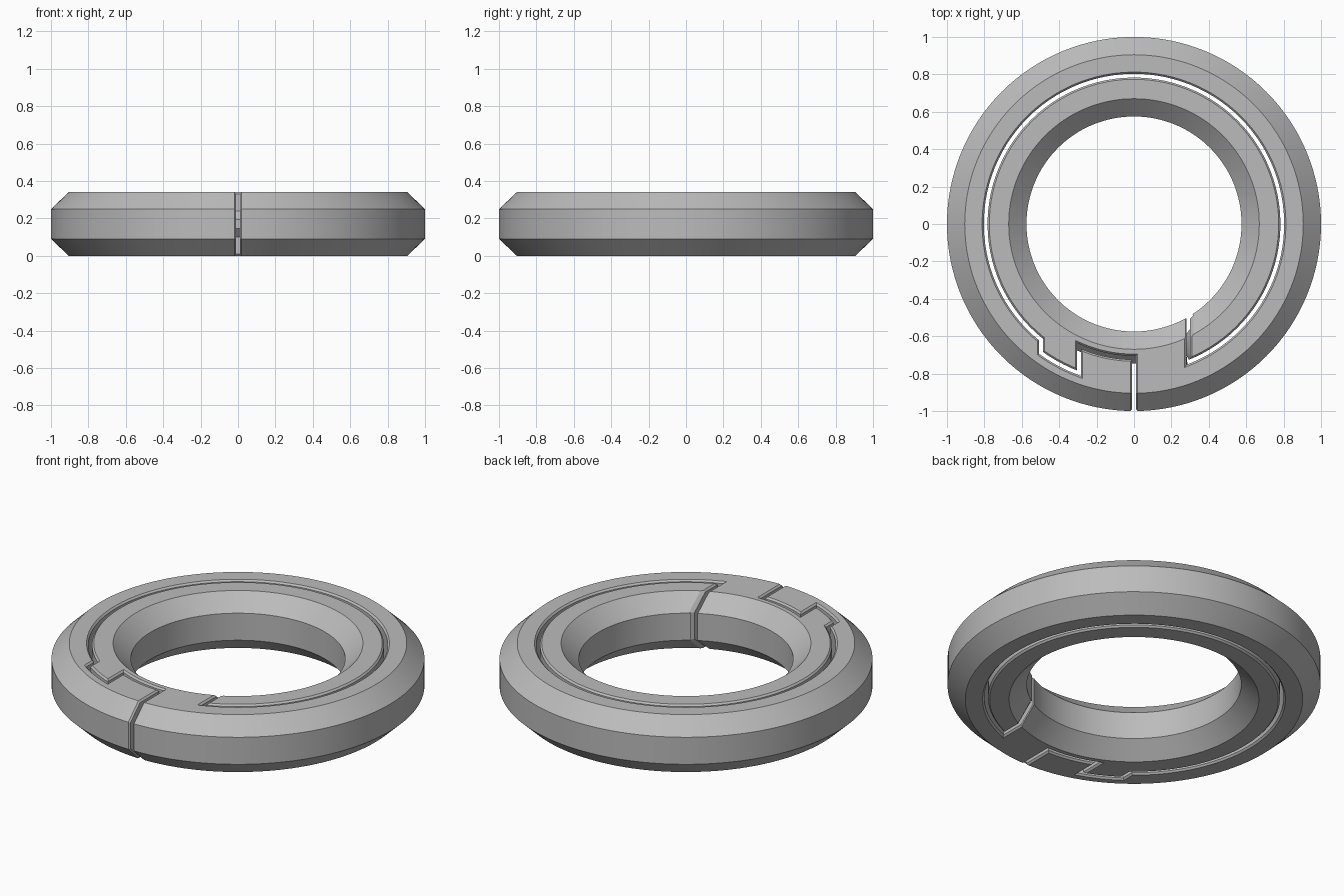
import bpy, bmesh
from math import sin, cos, pi, sqrt, acos, radians
from mathutils import Vector

cube = bpy.data.objects.get("Cube")
if cube:
    bpy.data.objects.remove(cube)

MID_R, MID_Z = 0.7875, 0.17


def sweep(name, sections, cyclic=False):
    """Skin a list of equal closed cross-sections into a solid."""
    bm = bmesh.new()
    rows = [[bm.verts.new(p) for p in s] for s in sections]
    n = len(rows[0])
    pairs = list(zip(rows, rows[1:]))
    if cyclic:
        pairs.append((rows[-1], rows[0]))
    for a, b in pairs:
        for i in range(n):
            j = (i + 1) % n
            bm.faces.new((a[i], a[j], b[j], b[i]))
    if not cyclic:
        bm.faces.new(rows[0])
        bm.faces.new(rows[-1])
    bmesh.ops.recalc_face_normals(bm, faces=bm.faces)
    mesh = bpy.data.meshes.new(name)
    bm.to_mesh(mesh)
    bm.free()
    obj = bpy.data.objects.new(name, mesh)
    bpy.context.collection.objects.link(obj)
    return obj


def octagon(e=0.0):
    """Chamfered ring profile as (radius, z), grown by e."""
    w, h = 0.2125 + e, 0.17 + e
    f, t = 0.08 + 0.414 * e, 0.1175 + 0.414 * e
    pts = [(w, -f), (w, f), (t, h), (-t, h), (-w, f), (-w, -f), (-t, -h), (t, -h)]
    return [(MID_R + r, MID_Z + z) for r, z in pts]


def arc(r, a0, a1, steps):
    return [Vector((r * cos(a0 + (a1 - a0) * i / steps),
                    r * sin(a0 + (a1 - a0) * i / steps))) for i in range(steps + 1)]


def angle_at(r, x):
    """Angle of the point on the front half of a circle with this x."""
    return 2 * pi - acos(x / r)


def offset(path, d):
    """Mitred sideways offset of an open 2D path."""
    out = []
    for i, p in enumerate(path):
        a = (p - path[i - 1]).normalized() if i else None
        b = (path[i + 1] - p).normalized() if i < len(path) - 1 else None
        a, b = a or b, b or a
        na, nb = Vector((-a.y, a.x)), Vector((-b.y, b.x))
        m = (na + nb).normalized()
        out.append(p + m * (d / m.dot(na)))
    return out


# Ring body
SEGS = 128
ring = sweep("split_ring", [
    [(r * cos(2 * pi * k / SEGS), r * sin(2 * pi * k / SEGS), z) for r, z in octagon()]
    for k in range(SEGS)], cyclic=True)

# Slot path: outer gap, latch step, long arc, inner gap
LATCH_X, STEP_X, GAP_X = -0.294, -0.497, 0.29
LATCH_R, STEP_R, SLOT_R = 0.715, 0.85, 0.793
latch = arc(LATCH_R, angle_at(LATCH_R, 0), angle_at(LATCH_R, LATCH_X), 8)
step = arc(STEP_R, angle_at(STEP_R, LATCH_X), angle_at(STEP_R, STEP_X), 5)
long_arc = arc(SLOT_R, angle_at(SLOT_R, STEP_X), angle_at(SLOT_R, GAP_X) - 2 * pi, 90)
tail = [Vector((GAP_X, y)) for y in (-0.69, -0.60, -0.56, -0.40)]
path = [Vector((0, -1.1))] + latch + step + long_arc + tail

# Mid-height snap ridges shift the slot on the latch and beside the inner gap
shift = [Vector((0, 0)) for p in path]
for i in range(1, 1 + len(latch)):
    shift[i] = Vector((0, -0.04))
for i in (-4, -3):
    shift[i] = Vector((-0.03, 0))

# Slot levels: z, half width, ridge amount
levels = [(-0.005, 0.024, 0), (0.01, 0.01, 0), (0.10, 0.01, 0), (0.145, 0.01, 1),
          (0.195, 0.01, 1), (0.24, 0.01, 0), (0.33, 0.01, 0), (0.345, 0.024, 0)]
left, right = [], []
for z, w, k in levels:
    moved = [p + s * k for p, s in zip(path, shift)]
    left.append([(p.x, p.y, z) for p in offset(moved, w)])
    right.append([(p.x, p.y, z) for p in offset(moved, -w)])
slot = sweep("slot_cutter", [
    [side[i] for side in right] + [side[i] for side in reversed(left)]
    for i in range(len(path))])


# Bevels where the slot breaks through the outer and inner rims
def rim_groove(name, x0, ids, end_r):
    def line(e):
        o = octagon(e)
        pts = [(end_r, o[2][1])] + [o[i] for i in ids] + [(end_r, o[7][1])]
        return [(-sqrt(r * r - x0 * x0), z) for r, z in pts]
    return sweep(name, [
        [(x0 - 0.029, *a), (x0 + 0.029, *a), (x0, *b)]
        for a, b in zip(line(0.01), line(-0.019))])


outer_groove = rim_groove("outer_groove_cutter", 0.0, (2, 1, 0, 7), MID_R + 0.07)
inner_groove = rim_groove("inner_groove_cutter", GAP_X, (3, 4, 5, 6), MID_R - 0.07)

# Cut the ring
bpy.ops.object.select_all(action='DESELECT')
bpy.context.view_layer.objects.active = ring
ring.select_set(True)
for cutter in (slot, outer_groove, inner_groove):
    cutter.hide_render = True
    mod = ring.modifiers.new("cut", 'BOOLEAN')
    mod.operation = 'DIFFERENCE'
    mod.solver = 'EXACT'
    mod.object = cutter
    bpy.ops.object.modifier_apply(modifier=mod.name)
    bpy.data.objects.remove(cutter)

# Single grey finish
grey = bpy.data.materials.new("plain grey")
grey.use_nodes = True
colour = (0.5, 0.5, 0.5, 1)
grey.diffuse_color = colour
grey.node_tree.nodes["Principled BSDF"].inputs["Base Color"].default_value = colour
ring.data.materials.clear()
ring.data.materials.append(grey)
bpy.ops.object.shade_smooth_by_angle(angle=radians(25))
